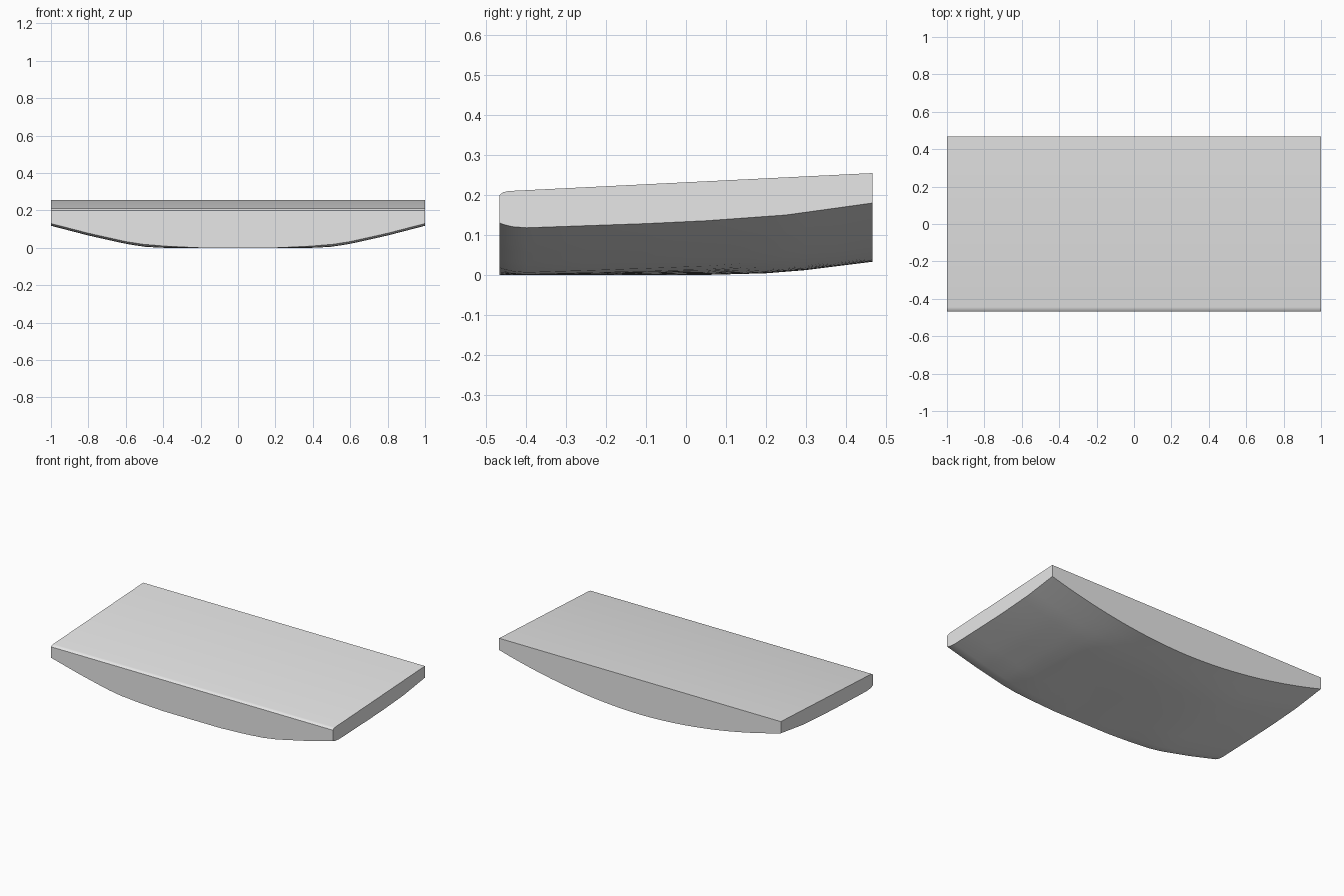
import bpy
import bmesh
from math import radians

if "Cube" in bpy.data.objects:
    bpy.data.objects.remove(bpy.data.objects["Cube"], do_unlink=True)

BACK, FRONT = 0.467, -0.467
SEGMENTS = 48

# Profiles as (position, height) pairs
KEEL = [(FRONT, 0.0), (0.05, 0.0), (0.2, 0.004), (0.3, 0.012), (BACK, 0.033)]
SIDE = [(FRONT, 0.116), (-0.4, 0.118), (0, 0.132), (0.25, 0.15), (BACK, 0.18)]
FRONT_ARC = [(0, 0), (0.4, 0), (0.5, 0.05), (0.6, 0.18), (0.8, 0.56), (1, 1)]
LIP = [(0, 0), (0.2, 0), (0.45, 0.012), (1, 0.014)]
ROWS = [FRONT, -0.455, -0.435, -0.4, -0.25, -0.1, 0.05, 0.15, 0.2, 0.25, 0.3, 0.38, BACK]


def sample(points, p):
    """Linear interpolation along a profile."""
    for (a, u), (b, v) in zip(points, points[1:]):
        if p <= b:
            return u + (v - u) * (p - a) / (b - a)
    return points[-1][1]


def underside(x, y):
    """Hull height: flat-bottomed arc at the front, rounder arc at the back."""
    x = abs(x)
    blend = max(0, (y + 0.4) / (BACK + 0.4))
    arc = sample(FRONT_ARC, x) * (1 - blend) + x ** 1.9 * blend
    keel, side = sample(KEEL, y), sample(SIDE, y)
    curl = max(0, (-0.4 - y) / (-0.4 - FRONT)) ** 2
    return keel + (side - keel) * arc + sample(LIP, x) * curl


# Slab lofted from cross-sections along x
bm = bmesh.new()
sections = []
for i in range(SEGMENTS + 1):
    x = -1 + 2 * i / SEGMENTS
    outline = [(y, underside(x, y)) for y in ROWS]
    outline += [(BACK, 0.255), (-0.445, 0.21), (-0.458, 0.207), (FRONT, 0.2)]
    sections.append([bm.verts.new((x, y, z)) for y, z in outline])
for a, b in zip(sections, sections[1:]):
    for j in range(len(a)):
        k = (j + 1) % len(a)
        bm.faces.new((a[j], a[k], b[k], b[j]))
bm.faces.new(sections[0])
bm.faces.new(sections[-1])
bmesh.ops.recalc_face_normals(bm, faces=bm.faces)
mesh = bpy.data.meshes.new("curved_slab")
bm.to_mesh(mesh)
bm.free()

# Plain grey finish
grey = bpy.data.materials.new("light_grey")
grey.use_nodes = True
colour = (0.8, 0.8, 0.8, 1)
grey.diffuse_color = colour
grey.node_tree.nodes["Principled BSDF"].inputs["Base Color"].default_value = colour
mesh.materials.append(grey)

slab = bpy.data.objects.new("curved_slab", mesh)
bpy.context.collection.objects.link(slab)
bpy.ops.object.select_all(action="DESELECT")
slab.select_set(True)
bpy.context.view_layer.objects.active = slab
bpy.ops.object.shade_smooth_by_angle(angle=radians(30))
